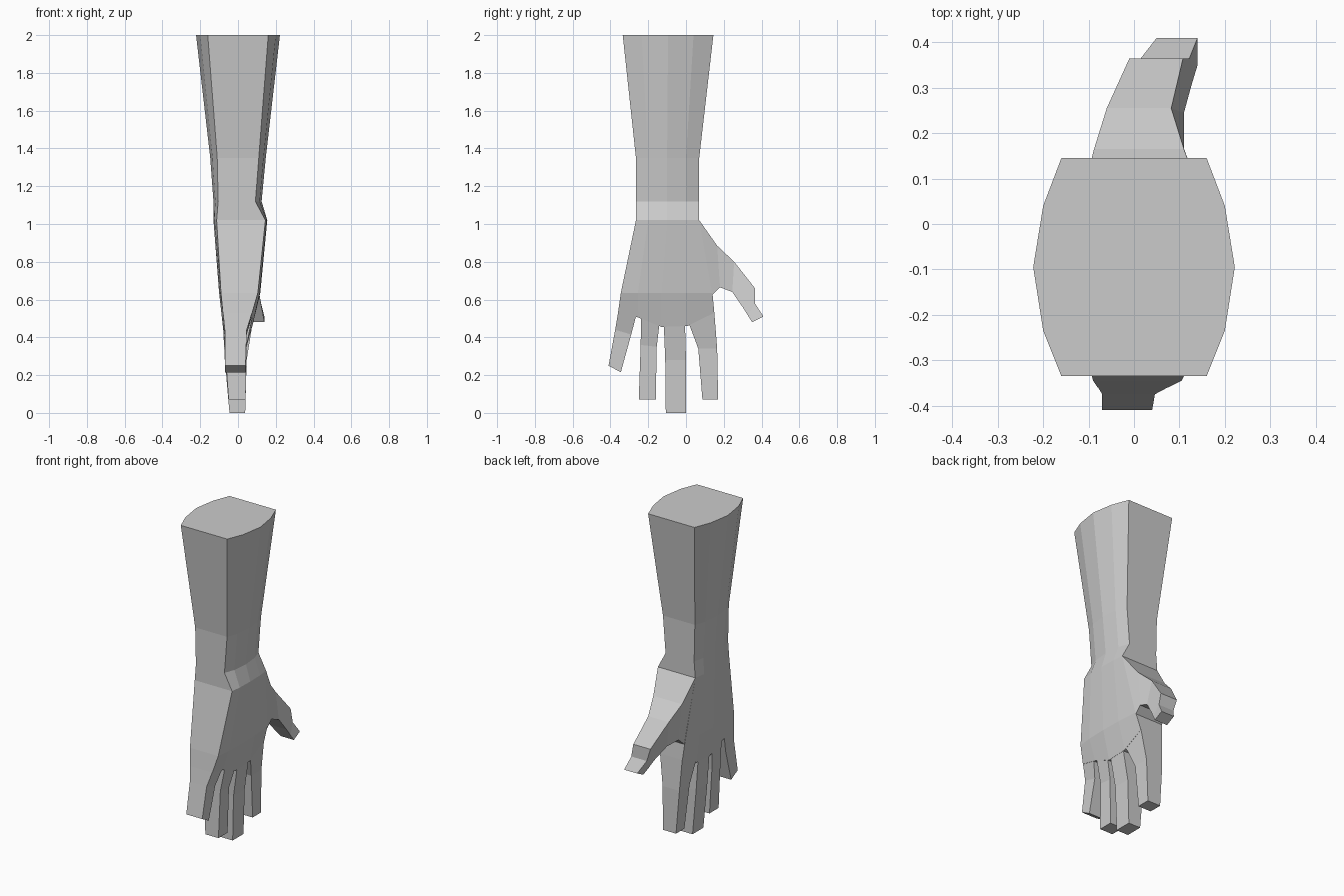
import bpy, bmesh

if "Cube" in bpy.data.objects:
    bpy.data.objects.remove(bpy.data.objects["Cube"], do_unlink=True)

skin = bpy.data.materials.new("plain_grey")
skin.use_nodes = True
GREY = (0.6, 0.6, 0.6, 1)
skin.diffuse_color = GREY
skin.node_tree.nodes["Principled BSDF"].inputs["Base Color"].default_value = GREY


def loft(name, sections, cap_start=True):
    """Skin sections; each is a row of columns (y, z, x_low, x_high)."""
    bm = bmesh.new()
    rings = []
    for cols in sections:
        pts = [(hi, y, z) for y, z, lo, hi in cols]
        pts += [(lo, y, z) for y, z, lo, hi in reversed(cols)]
        rings.append([bm.verts.new(p) for p in pts])
    n = len(rings[0])
    for a, b in zip(rings, rings[1:]):
        for i in range(n):
            j = (i + 1) % n
            bm.faces.new((a[i], a[j], b[j], b[i]))
    # Caps are strips of quads between the two sides
    for ring in ([rings[0]] if cap_start else []) + [rings[-1]]:
        for i in range(n // 2 - 1):
            bm.faces.new((ring[i], ring[i + 1], ring[n - 2 - i], ring[n - 1 - i]))
    bmesh.ops.recalc_face_normals(bm, faces=bm.faces)
    mesh = bpy.data.meshes.new(name)
    bm.to_mesh(mesh)
    bm.free()
    mesh.materials.append(skin)
    obj = bpy.data.objects.new(name, mesh)
    bpy.context.collection.objects.link(obj)
    return obj


def arm_row(heights, ys, low, high):
    """Five columns whose depth is symmetric: edge, shoulder, centre."""
    order = (0, 1, 2, 1, 0)
    return [(y, z, -low[k], high[k]) for y, z, k in zip(ys, heights, order)]


# Forearm, wrist and palm down to the finger webs
top = (0.16, 0.20, 0.222)
cuff = (0.11, 0.135, 0.147)
wrist_ys = (-0.265, -0.20, -0.10, 0.0, 0.07)
loft("forearm_and_palm", [
    arm_row([2.0] * 5, (-0.335, -0.235, -0.095, 0.04, 0.145), top, top),
    arm_row([1.35] * 5, wrist_ys, cuff, cuff),
    arm_row([1.12] * 5, wrist_ys, (0.105, 0.12, 0.13), (0.092, 0.115, 0.125)),
    arm_row([1.02] * 5, wrist_ys, (0.113, 0.125, 0.13), (0.145, 0.152, 0.155)),
    arm_row([0.635] * 5, (-0.345, -0.255, -0.13, 0.0, 0.14),
            (0.09, 0.095, 0.10), (0.105, 0.115, 0.118)),
    arm_row((0.53, 0.505, 0.455, 0.46, 0.53), (-0.36, -0.252, -0.13, 0.007, 0.15),
            (0.08, 0.08, 0.08), (0.075, 0.075, 0.075)),
])

# Fingers: front and back (y, z) at root, joint and tip, then tip thickness
fingers = {
    "little_finger": ([(-0.36, 0.53), (-0.265, 0.51)], [(-0.375, 0.44), (-0.29, 0.415)],
                      [(-0.41, 0.25), (-0.345, 0.215)], (-0.07, 0.04)),
    "ring_finger": ([(-0.238, 0.50), (-0.142, 0.46)], [(-0.24, 0.36), (-0.155, 0.35)],
                    [(-0.25, 0.07), (-0.16, 0.07)], (-0.05, 0.04)),
    "middle_finger": ([(-0.117, 0.456), (-0.005, 0.46)], [(-0.11, 0.28), (0.0, 0.28)],
                      [(-0.107, 0.0), (0.0, 0.0)], (-0.045, 0.038)),
    "index_finger": ([(0.018, 0.466), (0.15, 0.53)], [(0.065, 0.34), (0.165, 0.34)],
                     [(0.087, 0.07), (0.17, 0.07)], (-0.05, 0.04)),
}
for name, (root, joint, tip, tip_x) in fingers.items():
    widths = [(-0.079, 0.074), (-0.07, 0.046), tip_x]
    loft(name, [[(y, z, *w) for y, z in row]
                for row, w in zip((root, joint, tip), widths)], cap_start=False)

# Thumb: outer and inner column at each bend
loft("thumb", [
    [(0.07, 1.02, -0.113, 0.145), (0.14, 0.625, -0.088, 0.105)],
    [(0.165, 0.885, -0.088, 0.11), (0.18, 0.665, -0.075, 0.105)],
    [(0.255, 0.80, -0.06, 0.082), (0.245, 0.64, -0.04, 0.11)],
    [(0.365, 0.66, -0.01, 0.108), (0.30, 0.56, 0.01, 0.125)],
    [(0.365, 0.58, 0.015, 0.122), (0.327, 0.517, 0.03, 0.133)],
    [(0.41, 0.51, 0.05, 0.14), (0.35, 0.48, 0.05, 0.14)],
], cap_start=False)
